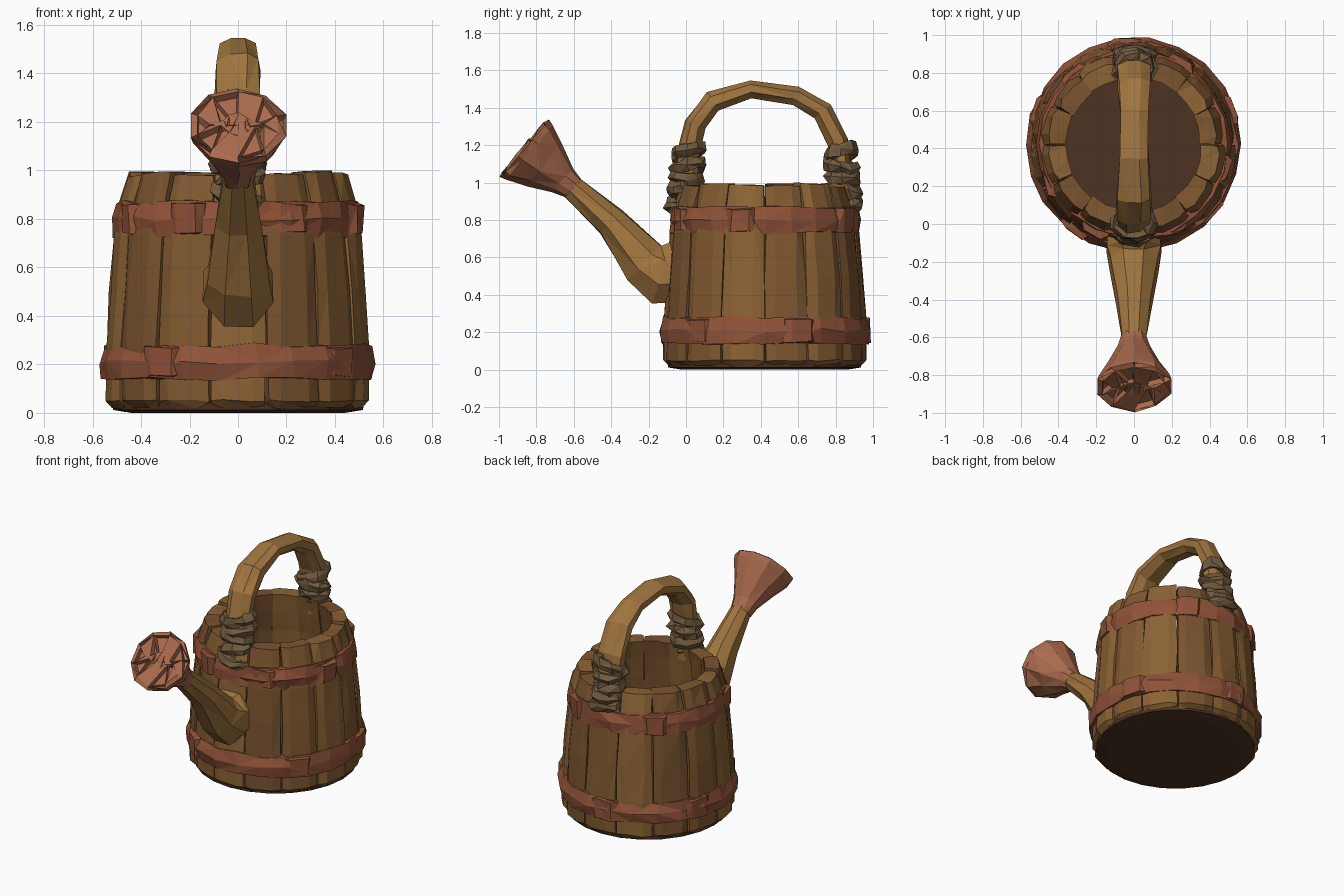
import bpy, bmesh, math, random
from mathutils import Vector

if "Cube" in bpy.data.objects:
    bpy.data.objects.remove(bpy.data.objects["Cube"])

random.seed(4)
CY = 0.42  # centre of the bucket in y


def material(name, rgb):
    m = bpy.data.materials.new(name)
    m.diffuse_color = (*rgb, 1)
    m.use_nodes = True
    m.node_tree.nodes["Principled BSDF"].inputs["Base Color"].default_value = m.diffuse_color
    return m


WOOD = [material("wood_%d" % i, c) for i, c in enumerate(
    [(0.22, 0.10, 0.030), (0.26, 0.125, 0.036), (0.19, 0.085, 0.028)])]
PALE = material("pale_wood", (0.36, 0.18, 0.05))
HOOP = material("hoop_copper", (0.28, 0.085, 0.04))
ROSE = material("rose_copper", (0.40, 0.145, 0.075))
ROPE = material("rope", (0.17, 0.105, 0.05))
DARK = material("dark_wood", (0.075, 0.032, 0.016))


def loft(name, rings, mat, loop=False, jitter=0.0, pits=None):
    """Skin a list of closed rings; loop joins last to first, otherwise capped."""
    bm = bmesh.new()
    vs = [[bm.verts.new(p) for p in r] for r in rings]
    n = len(vs[0])
    for i in range(len(vs) if loop else len(vs) - 1):
        a, b = vs[i], vs[(i + 1) % len(vs)]
        for k in range(n):
            bm.faces.new((a[k], a[(k + 1) % n], b[(k + 1) % n], b[k]))
    if not loop:
        bm.faces.new(vs[0])
        bm.faces.new(vs[-1])
    for v in bm.verts:
        v.co += Vector([random.uniform(-jitter, jitter) for _ in range(3)])
    bmesh.ops.triangulate(bm, faces=bm.faces)
    bmesh.ops.recalc_face_normals(bm, faces=bm.faces)
    if pits:
        picked = [f for f in bm.faces if f.normal.dot(pits) > 0.85][::2]
        bmesh.ops.inset_individual(bm, faces=picked, thickness=0.012, depth=-0.03)
    me = bpy.data.meshes.new(name)
    bm.to_mesh(me)
    bm.free()
    me.materials.append(mat)
    ob = bpy.data.objects.new(name, me)
    bpy.context.collection.objects.link(ob)
    return ob


def tube(name, path, n, mat, **kw):
    """Tube in the yz plane; path entries are (y, z, half width x, half thickness)."""
    rings = []
    for i, (y, z, rx, rt) in enumerate(path):
        p, q = path[max(i - 1, 0)], path[min(i + 1, len(path) - 1)]
        t = Vector((0, q[0] - p[0], q[1] - p[1])).normalized()
        nrm = Vector((0, -t.z, t.y))
        ring = []
        for k in range(n):
            a = 2 * math.pi * (k + 0.5) / n
            ring.append(Vector((rx * math.cos(a), y, z)) + nrm * rt * math.sin(a))
        rings.append(ring)
    return loft(name, rings, mat, **kw)


def hoop(name, centre, rx, ry, profile, n, mat, tilt=(0, 0), jitter=0.0):
    """Closed ring around z with a (radial, height) profile."""
    rings = []
    for k in range(n):
        a = 2 * math.pi * k / n
        c, s = math.cos(a), math.sin(a)
        rings.append([Vector((centre[0] + (rx + dr) * c, centre[1] + (ry + dr) * s,
                              centre[2] + dz + tilt[0] * c + tilt[1] * s))
                      for dr, dz in profile])
    return loft(name, rings, mat, loop=True, jitter=jitter)


# Bucket staves: (z, outer radius, inner radius)
STAVE = [(0.02, 0.515, 0.44), (0.05, 0.545, 0.44), (0.28, 0.543, 0.43), (0.5, 0.528, 0.41),
         (0.73, 0.508, 0.39), (0.87, 0.485, 0.37), (0.985, 0.45, 0.355)]
COUNT = 14
for i in range(COUNT):
    step = 2 * math.pi / COUNT
    a0 = i * step
    lift, push = random.uniform(-0.01, 0.012), random.uniform(-0.008, 0.008)
    rings = []
    for z, ro, ri in STAVE:
        z += lift if z > 0.9 else 0
        pts = [(0.02, ro - 0.012), (0.25, ro), (0.75, ro), (0.98, ro - 0.012),
               (1.0, ri), (0.5, ri), (0.0, ri)]
        rings.append([Vector(((r + push) * math.cos(a0 + f * step),
                              CY + (r + push) * math.sin(a0 + f * step), z))
                      for f, r in pts])
    loft("stave_%02d" % i, rings, WOOD[i % 3], jitter=0.005)

# Bucket floor
loft("bucket_floor", [[Vector((r * math.cos(k * math.pi / 12), CY + r * math.sin(k * math.pi / 12), z))
                       for k in range(24)]
                      for z, r in ((0.0, 0.44), (0.012, 0.515), (0.04, 0.52), (0.09, 0.46))], DARK)

# Hammered hoops, each with lapped plates standing proud
BAND = [(-0.03, -0.07), (0.012, -0.07), (0.02, 0.0), (0.0, 0.07), (-0.04, 0.07)]
hoop("lower_hoop", (0, CY, 0.21), 0.545, 0.545, BAND, 22, HOOP, jitter=0.01)
hoop("upper_hoop", (0, CY, 0.80), 0.495, 0.495, BAND, 22, HOOP, jitter=0.01)
for label, z, r, angles in (("lower", 0.21, 0.55, (20, 95, 160, 235, 320)),
                            ("upper", 0.80, 0.50, (-15, 60, 130, 205, 245, 295))):
    for i, deg in enumerate(angles):
        rings = []
        for da, out in ((-9, 0.0), (-5, 0.018), (6, 0.024), (9, 0.0)):
            a = math.radians(deg + da)
            rings.append([Vector(((r + dr) * math.cos(a), CY + (r + dr) * math.sin(a), z + dz))
                          for dr, dz in ((-0.04, -0.065), (out, -0.06), (out, 0.06), (-0.04, 0.07))])
        loft("%s_hoop_plate_%d" % (label, i), rings, HOOP, jitter=0.008)

# Spout
tube("spout", [(-0.03, 0.52, 0.15, 0.17), (-0.13, 0.52, 0.16, 0.185), (-0.22, 0.575, 0.14, 0.14),
               (-0.4, 0.79, 0.10, 0.092), (-0.62, 0.985, 0.07, 0.065)], 8, PALE, jitter=0.006)

# Sprinkler rose, with punched pits in its face
AXIS = Vector((0, -0.77, 0.64)).normalized()
rose = []
for s, r in ((0.0, 0.07), (0.07, 0.085), (0.2, 0.145), (0.3, 0.195), (0.335, 0.205),
             (0.345, 0.175), (0.34, 0.115), (0.345, 0.055)):
    p = Vector((0, -0.605, 0.97)) + AXIS * s
    rose.append((p.y, p.z, r, r))
tube("rose", rose, 10, ROSE, jitter=0.006, pits=AXIS)

# Arched handle
tube("handle", [(0.015, 0.88, 0.08, 0.05), (0.01, 1.15, 0.09, 0.06), (0.05, 1.31, 0.10, 0.06),
                (0.14, 1.435, 0.095, 0.06), (0.35, 1.50, 0.08, 0.055), (0.59, 1.465, 0.08, 0.055),
                (0.73, 1.385, 0.09, 0.06), (0.815, 1.22, 0.095, 0.06), (0.83, 1.1, 0.09, 0.055),
                (0.835, 0.88, 0.08, 0.05)], 8, PALE, jitter=0.006)

# Rope lashings where the handle meets the rim
COIL = [(-0.045, -0.03), (0.0, -0.035), (0.018, 0.0), (0.0, 0.035), (-0.045, 0.03)]
for side, ys in (("front", (-0.05, -0.02, 0.0, 0.01, 0.01)),
                 ("back", (0.895, 0.86, 0.84, 0.83, 0.825))):
    for i, y in enumerate(ys):
        ry = (0.045, 0.065, 0.08, 0.085, 0.085)[i]
        hoop("%s_rope_%d" % (side, i), (0, y, 0.89 + i * 0.066), 0.10, ry, COIL, 9, ROPE,
             tilt=(random.uniform(-0.03, 0.03), random.uniform(-0.02, 0.02)), jitter=0.013)
